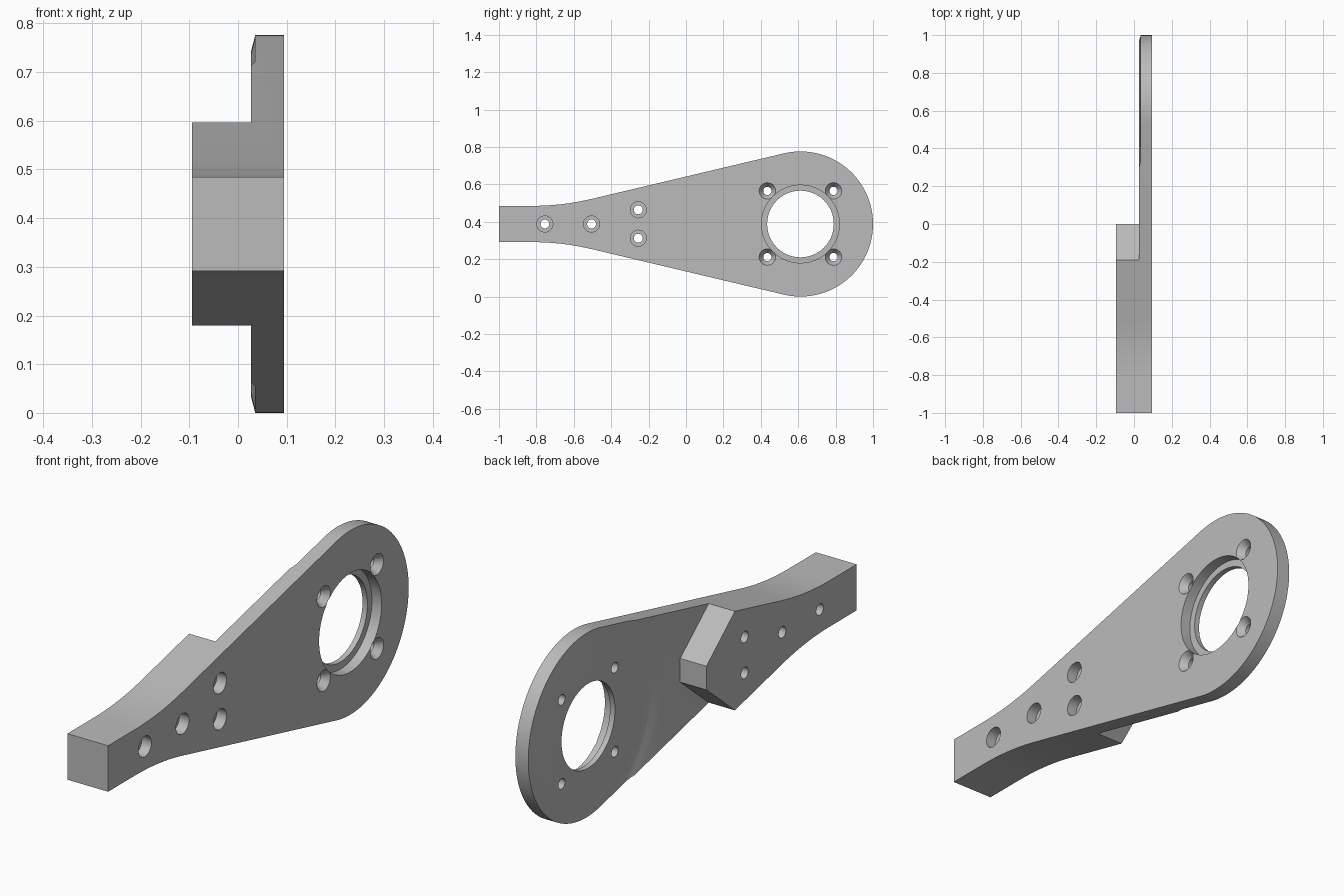
import bpy, bmesh, math

if "Cube" in bpy.data.objects:
    bpy.data.objects.remove(bpy.data.objects["Cube"], do_unlink=True)

MID_Z = 0.388                   # height of the centre line
RING_Y, RING_R = 0.612, 0.388   # centre and radius of the round end
BACK, FACE, STEP = -0.095, 0.095, 0.027
END_HALF = 0.097                # half height of the narrow end
SLOPE = math.atan(0.237)        # angle of the straight sides

grey = bpy.data.materials.new("plain grey")
grey.use_nodes = True
grey.diffuse_color = (0.5, 0.5, 0.5, 1)
grey.node_tree.nodes["Principled BSDF"].inputs["Base Color"].default_value = (0.5, 0.5, 0.5, 1)


def finish(bm, name):
    bmesh.ops.recalc_face_normals(bm, faces=bm.faces)
    mesh = bpy.data.meshes.new(name)
    bm.to_mesh(mesh)
    bm.free()
    mesh.materials.append(grey)
    obj = bpy.data.objects.new(name, mesh)
    bpy.context.collection.objects.link(obj)
    return obj


def prism(name, half, x0, x1):
    """Extrude an outline along x; half lists (y, height above centre line)."""
    outline = half + [(y, -h) for y, h in reversed(half) if abs(h) > 1e-6]
    bm = bmesh.new()
    face = bm.faces.new([bm.verts.new((x0, y, MID_Z + h)) for y, h in outline])
    moved = bmesh.ops.extrude_face_region(bm, geom=[face])["geom"]
    bmesh.ops.translate(bm, vec=(x1 - x0, 0, 0),
                        verts=[v for v in moved if isinstance(v, bmesh.types.BMVert)])
    return finish(bm, name)


def lathe(name, profile, y, h, steps):
    """Spin a profile of (radius, x) about an axis parallel to x."""
    bm = bmesh.new()
    vs = [bm.verts.new((x, y + r, MID_Z + h)) for r, x in profile]
    edges = [bm.edges.new((vs[i - 1], vs[i])) for i in range(len(vs))
             if profile[i - 1][0] + profile[i][0] > 0]
    bmesh.ops.spin(bm, geom=vs + edges, cent=(0, y, MID_Z + h), axis=(1, 0, 0),
                   angle=math.tau, steps=steps)
    bmesh.ops.remove_doubles(bm, verts=bm.verts, dist=1e-5)
    return finish(bm, name)


def cut(body, cutter):
    mod = body.modifiers.new("cut", 'BOOLEAN')
    mod.operation, mod.solver, mod.object = 'DIFFERENCE', 'EXACT', cutter
    bpy.context.view_layer.objects.active = body
    bpy.ops.object.modifier_apply(modifier=mod.name)
    bpy.data.objects.remove(cutter, do_unlink=True)


def hole(body, y, h, r, wide, depth, cone=False, steps=32):
    """Through hole with a counterbore or conical countersink on the face."""
    floor = FACE - depth
    top = [(wide, FACE), (wide, 0.2)] if cone else [(wide, floor), (wide, 0.2)]
    cut(body, lathe("hole_cutter", [(0, -0.2), (r, -0.2), (r, floor)] + top + [(0, 0.2)],
                    y, h, steps))


# Arm outline: straight end, concave fillet, tapered side, round end
corner = RING_Y - (RING_R / math.cos(SLOPE) - END_HALF) / math.tan(SLOPE)
run = 0.16
fillet = run / math.tan(SLOPE / 2)
half = [(-1, END_HALF)]
for i in range(13):
    a = SLOPE * i / 12
    half.append((corner - run + fillet * math.sin(a), END_HALF + fillet * (1 - math.cos(a))))
for i in range(33):
    a = (math.pi / 2 + SLOPE) * (1 - i / 32)
    half.append((RING_Y + RING_R * math.cos(a), RING_R * math.sin(a)))
arm = prism("mounting_arm", half, BACK, FACE)

# Thin down the plate, leaving a thick root with a tapered nose
root = -0.19
root_half = RING_R / math.cos(SLOPE) - (RING_Y - root) * math.tan(SLOPE)
cut(arm, prism("plate_cutter", [(0, 0.05), (root, root_half), (root, 0.6), (1.2, 0.6)],
               -0.3, STEP))

# Shallow groove with a sloped inner rim around the round end
cut(arm, lathe("groove_cutter", [(0.352, STEP - 0.001), (0.386, 0.035), (0.432, 0.035),
                                 (0.452, STEP - 0.001), (0.452, 0), (0.352, 0)],
               RING_Y, 0, 96))

# Large stepped opening with four countersunk screw holes
hole(arm, RING_Y, 0, 0.178, 0.208, 0.045, steps=96)
for sy in (-1, 1):
    for sz in (-1, 1):
        hole(arm, RING_Y + sy * 0.177, sz * 0.177, 0.022, 0.044, 0.03, cone=True)

# Counterbored screw holes in the root
for y, h in ((-0.755, 0), (-0.505, 0), (-0.255, 0.076), (-0.255, -0.076)):
    hole(arm, y, h, 0.024, 0.043, 0.045)

# Smooth curves, crisp edges
bpy.ops.object.select_all(action='DESELECT')
arm.select_set(True)
bpy.context.view_layer.objects.active = arm
bpy.ops.object.shade_smooth_by_angle(angle=math.radians(25))
